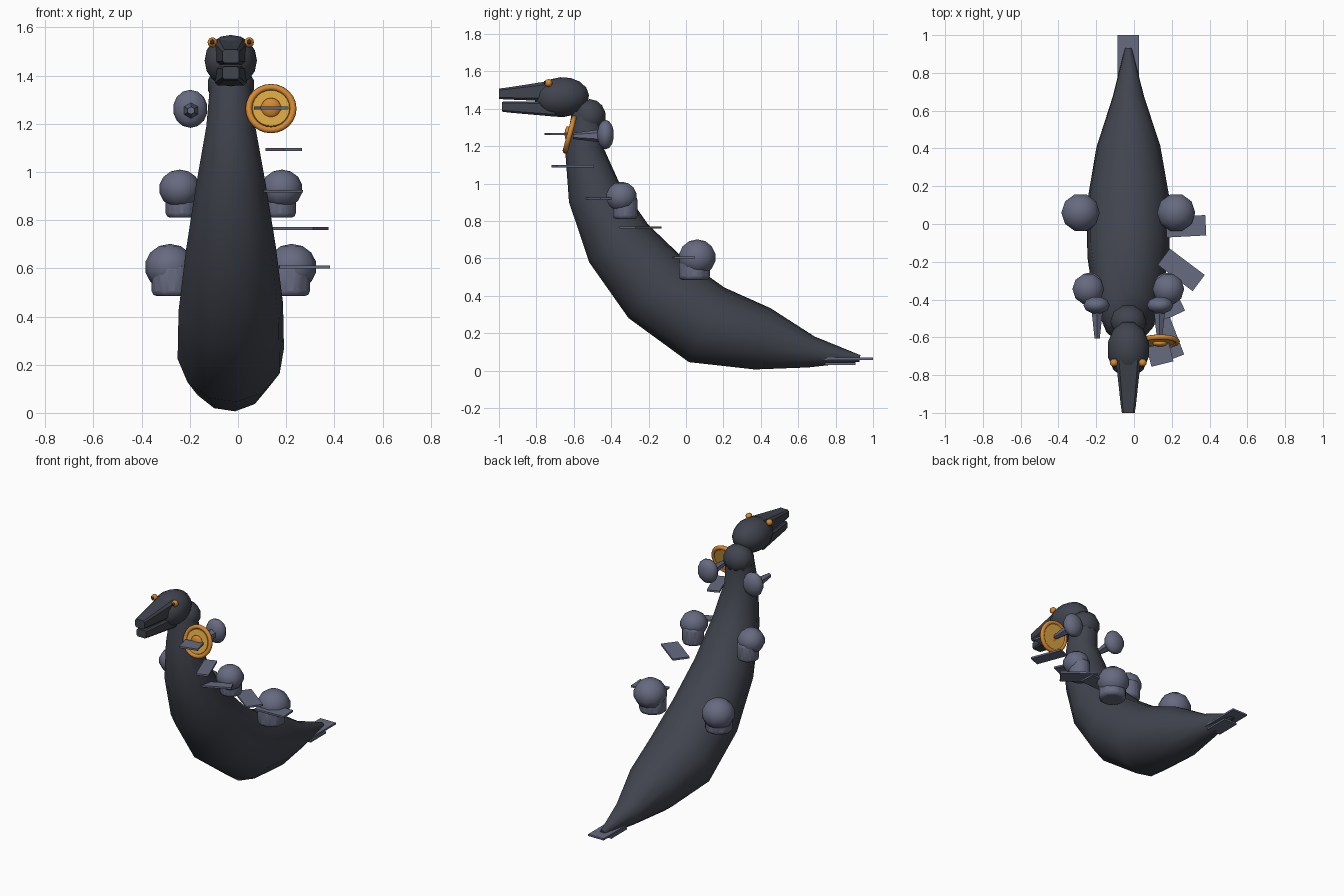
import bpy, bmesh, math
from mathutils import Vector, Matrix

if "Cube" in bpy.data.objects:
    bpy.data.objects.remove(bpy.data.objects["Cube"])

CX = -0.03  # centre line of the creature


def mat(name, c):
    m = bpy.data.materials.new(name)
    m.diffuse_color = (*c, 1)
    m.use_nodes = True
    m.node_tree.nodes["Principled BSDF"].inputs["Base Color"].default_value = m.diffuse_color
    return m


SKIN = mat("charcoal_skin", (0.052, 0.058, 0.075))
LUMP = mat("slate_blue", (0.135, 0.145, 0.215))
ORANGE = mat("orange", (0.66, 0.25, 0.03))
GOLD = mat("gold", (0.68, 0.37, 0.055))
DARK = mat("black_pupil", (0.03, 0.025, 0.02))


def finish(name, bm, material, smooth=40):
    bmesh.ops.recalc_face_normals(bm, faces=bm.faces)
    me = bpy.data.meshes.new(name)
    bm.to_mesh(me)
    bm.free()
    me.materials.append(material)
    ob = bpy.data.objects.new(name, me)
    bpy.context.collection.objects.link(ob)
    if smooth:
        bpy.context.view_layer.objects.active = ob
        ob.select_set(True)
        bpy.ops.object.shade_smooth_by_angle(angle=math.radians(smooth))
        ob.select_set(False)
    return ob


def ball(name, loc, scale, material, seg=8, rings=6, tilt=0):
    bm = bmesh.new()
    bmesh.ops.create_uvsphere(bm, u_segments=seg, v_segments=rings, radius=1)
    M = Matrix.Translation(loc) @ Matrix.Rotation(tilt, 4, 'X') @ Matrix.Diagonal((*scale, 1))
    bm.transform(M @ Matrix.Rotation(math.pi / seg, 4, 'Z'))
    return finish(name, bm, material, 60)


def cone(name, loc, r1, r2, depth, material, seg=8, rot=None, smooth=40):
    bm = bmesh.new()
    bmesh.ops.create_cone(bm, cap_ends=True, segments=seg, radius1=r1, radius2=r2, depth=depth)
    bm.transform(Matrix.Translation(loc) @ (rot or Matrix()))
    return finish(name, bm, material, smooth)


def plate(name, loc, size, angle, thick=0.012):
    bm = bmesh.new()
    bmesh.ops.create_cube(bm, size=1)
    bm.transform(Matrix.Translation(loc) @ Matrix.Rotation(math.radians(angle), 4, 'Z')
                 @ Matrix.Diagonal((size[0], size[1], thick, 1)))
    return finish(name, bm, LUMP, 0)


def loft(name, rings, material, smooth=40):
    bm = bmesh.new()
    loops = [[bm.verts.new(p) for p in r] for r in rings]
    n = len(loops[0])
    for a, b in zip(loops, loops[1:]):
        for i in range(n):
            bm.faces.new((a[i], a[(i + 1) % n], b[(i + 1) % n], b[i]))
    bm.faces.new(loops[0])
    bm.faces.new(loops[-1])
    return finish(name, bm, material, smooth)


# Curved body and tail: y, z, radius along the spine
SPINE = [(-.525, 1.38, .085), (-.545, 1.19, .102), (-.49, .95, .145), (-.36, .68, .188),
         (-.16, .44, .218), (.11, .245, .222), (.41, .17, .17), (.67, .10, .085), (.93, .065, .018)]
rings = []
for i, (y, z, r) in enumerate(SPINE):
    a, b = SPINE[max(i - 1, 0)], SPINE[min(i + 1, len(SPINE) - 1)]
    t = Vector((0, b[0] - a[0], b[1] - a[1])).normalized()
    up = Vector((0, -t.z, t.y))
    ring = []
    for k in range(12):
        w = 2 * math.pi * (k + .2) / 12
        ring.append(Vector((CX, y, z)) + r * (math.cos(w) * Vector((1, 0, 0)) + math.sin(w) * up))
    rings.append(ring)
loft("body", rings, SKIN, 60)

# Neck joint and head
ball("neck_joint", (CX, -.515, 1.36), (.098, .09, .092), SKIN, 10, 7)
ball("head", (CX, -.665, 1.462), (.112, .152, .107), SKIN, 12, 8, math.radians(4))


# Jaws: tapered blocks with chamfered corners; section = y, half width, low z, high z
def jaw(name, sections):
    out = []
    for y, w, lo, hi in sections:
        c = .3 * min(w, (hi - lo) / 2)
        out.append([(CX + x, y, z) for x, z in
                    ((-w, lo + c), (-w + c, lo), (w - c, lo), (w, lo + c),
                     (w, hi - c), (w - c, hi), (c - w, hi), (-w, hi - c))])
    loft(name, out, SKIN, 30)


jaw("upper_jaw", [(-1, .034, 1.452, 1.508), (-.96, .04, 1.45, 1.513), (-.72, .066, 1.44, 1.55)])
jaw("lower_jaw", [(-.985, .034, 1.385, 1.437), (-.95, .04, 1.38, 1.44), (-.70, .066, 1.358, 1.44)])

for s, side in ((-1, "left"), (1, "right")):
    # Eyes
    ball(side + "_eye", (CX + s * .076, -.735, 1.538), (.022, .022, .021), ORANGE)
    ball(side + "_pupil", (CX + s * .077, -.752, 1.54), (.011, .009, .011), DARK)
    # Two pairs of stubby lumps, each a ball over a blunt base
    for tag, x, y, z, r, by, bz, br, bh in (
            ("lower", .253, .06, .605, .104, .045, .55, .09, .13),
            ("middle", .212, -.345, .93, .086, -.325, .87, .072, .12)):
        ball(f"{side}_{tag}_lump", (CX + s * x, y, z), (r, r, r * .93), LUMP, 10, 7)
        ob = cone(f"{side}_{tag}_lump_base", (CX + s * (x - .008), by, bz), br, br, bh, LUMP, 8,
                  Matrix.Rotation(math.pi / 8, 4, 'Z'))
        bv = ob.modifiers.new("round", 'BEVEL')
        bv.width, bv.segments = .02, 2
    # Upper horned knobs
    ball(side + "_upper_knob", (CX + s * .168, -.43, 1.262), (.072, .047, .079), LUMP, 10, 7)
    cone(side + "_upper_spike", (CX + s * .165, -.525, 1.255), .036, .016, .16, LUMP, 6,
         Matrix.Rotation(math.pi / 2, 4, 'X'))

# Row of thin fins on the right flank
for i, (x, y, z, l, w, a) in enumerate((
        (.275, -.012, .605, .21, .108, 3), (.25, -.243, .765, .232, .107, -37),
        (.175, -.467, .92, .18, .065, 25), (.19, -.605, 1.093, .214, .08, -69),
        (.138, -.69, 1.265, .12, .105, 14))):
    plate(f"side_fin_{i + 1}", (x, y, z), (l, w), a)

# Tail fins
plate("tail_fin_upper", (CX, .86, .063), (.115, .28), 0)
plate("tail_fin_lower", (CX, .825, .037), (.10, .165), 0)

# Medallion: rim, disc and centre boss, leaning back
LEAN = Matrix.Rotation(math.radians(75), 4, 'X')
MED = Vector((.137, -.622, 1.263))
R, TUBE = .092, .014
bm = bmesh.new()
grid = []
for i in range(24):
    u = 2 * math.pi * i / 24
    row = []
    for j in range(8):
        v = 2 * math.pi * j / 8
        q = R + TUBE * math.cos(v)
        row.append(bm.verts.new((q * math.cos(u), q * math.sin(u), TUBE * math.sin(v))))
    grid.append(row)
for i in range(24):
    for j in range(8):
        k, m = (i + 1) % 24, (j + 1) % 8
        bm.faces.new((grid[i][j], grid[k][j], grid[k][m], grid[i][m]))
bm.transform(Matrix.Translation(MED) @ LEAN)
finish("medallion_rim", bm, ORANGE, 60)
cone("medallion_disc", MED, .081, .077, .016, GOLD, 24, LEAN)
ball("medallion_boss", MED + LEAN @ Vector((0, 0, .01)), (.042, .018, .042), ORANGE, 10, 7)
